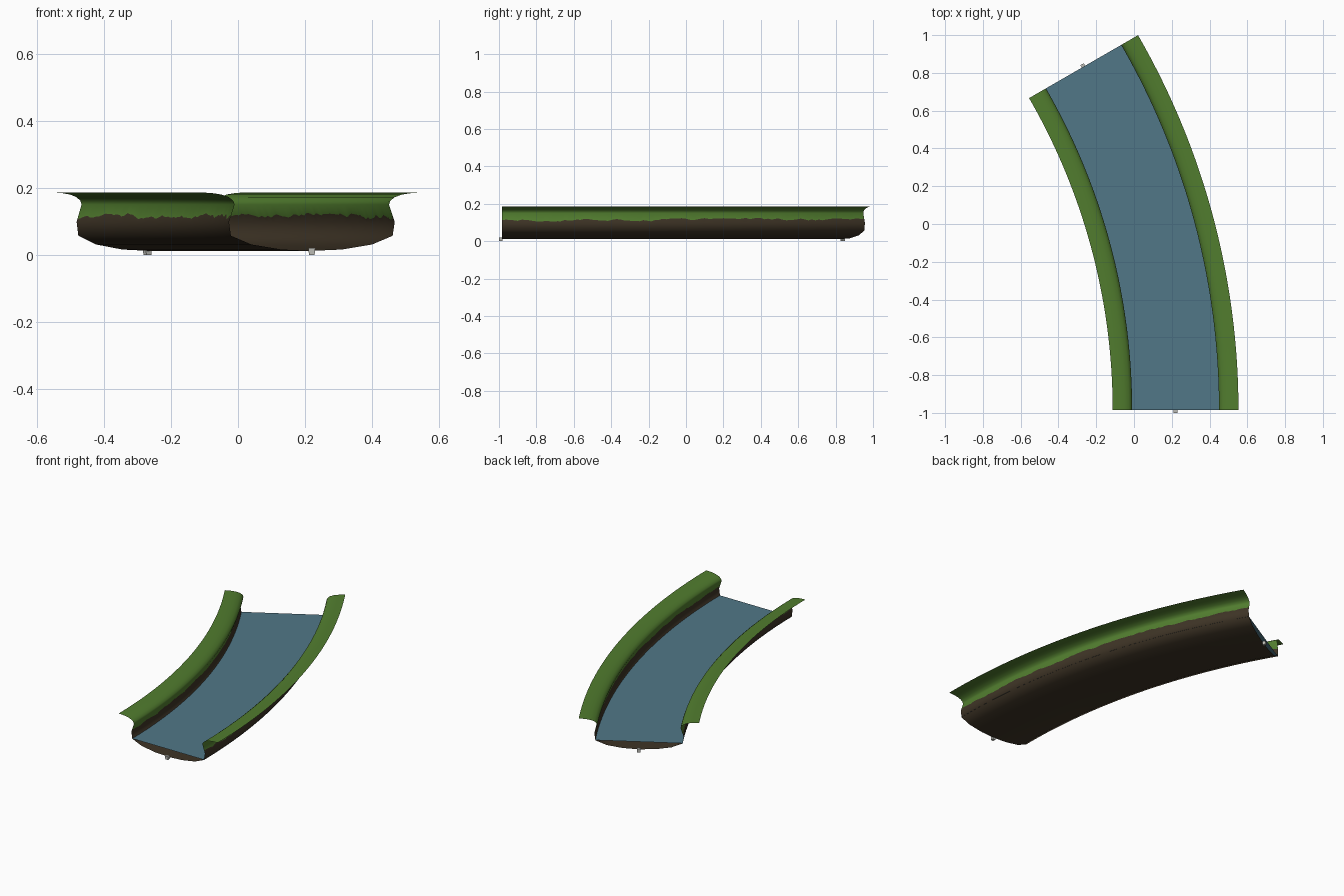
import bpy, bmesh, math, random
from mathutils import Matrix

if "Cube" in bpy.data.objects:
    bpy.data.objects.remove(bpy.data.objects["Cube"])

random.seed(4)
R, CX, CY, SWEEP, N = 3.636, -3.416, -0.985, math.radians(30), 96


def material(name, rgb):
    m = bpy.data.materials.new(name)
    m.diffuse_color = (*rgb, 1)
    m.use_nodes = True
    m.node_tree.nodes["Principled BSDF"].inputs["Base Color"].default_value = m.diffuse_color
    return m


GRASS = material("grass green", (0.083, 0.205, 0.028))
EARTH = material("earth brown", (0.048, 0.034, 0.019))
WATER = material("water blue", (0.082, 0.185, 0.245))
PEG = material("pale grey", (0.50, 0.50, 0.46))


def place(u, z, t):
    """Point at sideways offset u and height z, a fraction t along the bend."""
    a = SWEEP * t
    return (CX + (R + u) * math.cos(a), CY + (R + u) * math.sin(a), z)


def sweep(name, section, mats, pick):
    """Sweep an open cross-section along the bend; section(t) gives (u, z) points."""
    bm = bmesh.new()
    rows = [[bm.verts.new(place(u, z, i / N)) for u, z in section(i)]
            for i in range(N + 1)]
    for r0, r1 in zip(rows, rows[1:]):
        for j in range(len(r0) - 1):
            f = bm.faces.new((r0[j], r0[j + 1], r1[j + 1], r1[j]))
            f.material_index = pick(j)
            f.smooth = True
    return finish(name, bm, mats)


def finish(name, bm, mats):
    me = bpy.data.meshes.new(name)
    bm.to_mesh(me)
    bm.free()
    for m in mats:
        me.materials.append(m)
    ob = bpy.data.objects.new(name, me)
    bpy.context.collection.objects.link(ob)
    return ob


# River bed: open trough with overhanging grassy lips and a ragged turf line
LOW = [(0.09, 0.016), (0.18, 0.031), (0.241, 0.057), (0.247, 0.098)]
HIGH = [(0.230, 0.150), (0.234, 0.161), (0.247, 0.172), (0.270, 0.180),
        (0.300, 0.1845), (0.333, 0.186)]


def ragged():
    z, out = 0.115, []
    for _ in range(N + 1):
        z += random.uniform(-0.005, 0.005) + (0.115 - z) * 0.25
        out.append(min(max(z, 0.104), 0.128))
    return out


turf = {-1: ragged(), 1: ragged()}


def trough(i):
    def half(side):
        z = turf[side][i]
        u = 0.247 - 0.017 * (z - 0.098) / 0.052
        return [(side * a, b) for a, b in LOW + [(u, z)] + HIGH]
    return half(-1)[::-1] + [(0, 0.012)] + half(1)


edge = len(HIGH)
last = 2 * (len(LOW) + 1 + len(HIGH))
sweep("river_bed", trough, [EARTH, GRASS],
      lambda j: 1 if j < edge or j >= last - edge else 0)

# Water sheet
sweep("water", lambda i: [(-0.242, 0.058), (0.242, 0.058)], [WATER], lambda j: 0)

# Small joining pegs under both ends
for name, t, s in (("front_peg", 0, -1), ("back_peg", 1, 1)):
    bm = bmesh.new()
    bmesh.ops.create_cube(bm, size=1)
    for v in bm.verts:
        taper = 0.8 if v.co.z < 0 else 1
        v.co = (v.co.x * 0.021 * taper, v.co.y * 0.018, v.co.z * 0.02)
    x, y, _ = place(0, 0, t)
    a = SWEEP * t
    off = 0.006 * s
    bm.transform(Matrix.Translation((x - off * math.sin(a), y + off * math.cos(a), 0.01))
                 @ Matrix.Rotation(a, 4, 'Z'))
    finish(name, bm, [PEG])
